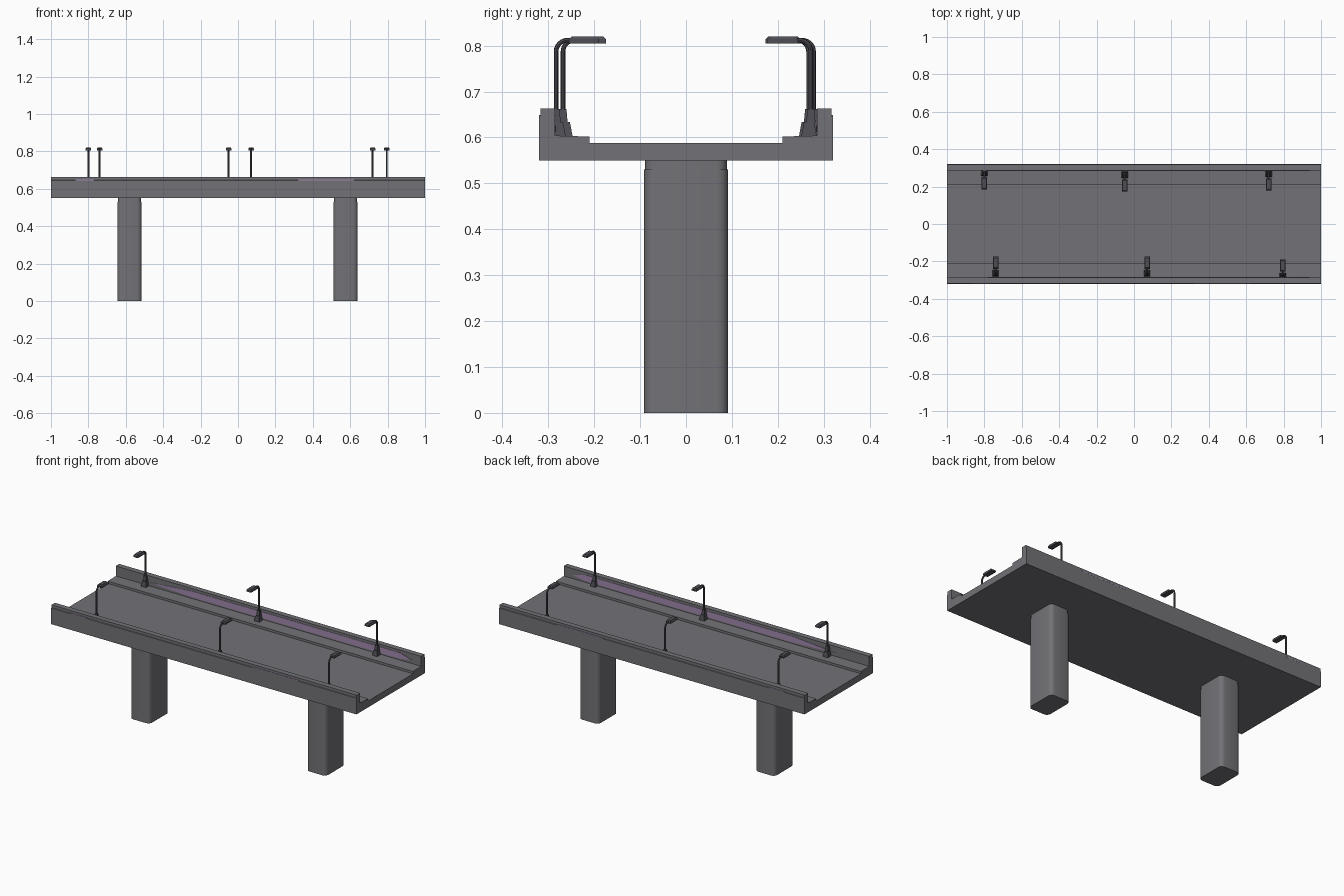
import bpy, bmesh, math

old = bpy.data.objects.get("Cube")
if old:
    bpy.data.objects.remove(old, do_unlink=True)


def material(name, rgb):
    m = bpy.data.materials.new(name)
    m.use_nodes = True
    color = (*rgb, 1)
    m.diffuse_color = color
    node = m.node_tree.nodes["Principled BSDF"]
    node.inputs["Base Color"].default_value = color
    node.inputs["Roughness"].default_value = 0.9
    return m


CONCRETE = material("concrete grey", (0.17, 0.17, 0.185))
METAL = material("dark metal", (0.075, 0.075, 0.09))
LILAC = material("lilac paint", (0.36, 0.25, 0.42))


def add_object(name, bm, mat, smooth=False):
    bmesh.ops.recalc_face_normals(bm, faces=bm.faces)
    mesh = bpy.data.meshes.new(name)
    bm.to_mesh(mesh)
    bm.free()
    mesh.materials.append(mat)
    ob = bpy.data.objects.new(name, mesh)
    bpy.context.collection.objects.link(ob)
    if smooth:
        bpy.ops.object.select_all(action="DESELECT")
        ob.select_set(True)
        bpy.context.view_layer.objects.active = ob
        bpy.ops.object.shade_smooth_by_angle(angle=math.radians(35))
    return ob


def extrude(bm, points, offset):
    face = bm.faces.new([bm.verts.new(p) for p in points])
    new = bmesh.ops.extrude_face_region(bm, geom=[face])["geom"]
    verts = [v for v in new if isinstance(v, bmesh.types.BMVert)]
    bmesh.ops.translate(bm, verts=verts, vec=offset)
    return verts


def block(bm, x, y, z, sx, sy, sz, taper=1.0):
    """Box standing on z, with its top scaled by taper."""
    lower = [(x + i * sx / 2, y + j * sy / 2, z)
             for i, j in ((-1, -1), (1, -1), (1, 1), (-1, 1))]
    for v in extrude(bm, lower, (0, 0, sz)):
        v.co.x = x + (v.co.x - x) * taper
        v.co.y = y + (v.co.y - y) * taper


# Deck: mirrored cross-section with parapets, pavements and a sunken road
half = [(0.32, 0.55), (0.32, 0.645), (0.317, 0.647), (0.317, 0.663),
        (0.285, 0.663), (0.285, 0.604), (0.21, 0.602), (0.21, 0.588)]
section = half + [(-y, z) for y, z in reversed(half)]
bm = bmesh.new()
extrude(bm, [(-1, y, z) for y, z in section], (2, 0, 0))
add_object("bridge_deck", bm, CONCRETE)


# Piers: rounded rectangles with a slightly narrower collar
def rounded_rect(cx, sx, sy, r, z):
    pts = []
    for k, (i, j) in enumerate(((1, 1), (-1, 1), (-1, -1), (1, -1))):
        for n in range(5):
            a = (k + n / 4) * math.pi / 2
            pts.append((cx + i * (sx / 2 - r) + r * math.cos(a),
                        j * (sy / 2 - r) + r * math.sin(a), z))
    return pts


for name, x in (("right_pier", -0.58), ("left_pier", 0.575)):
    bm = bmesh.new()
    extrude(bm, rounded_rect(x, 0.13, 0.184, 0.024, 0), (0, 0, 0.53))
    extrude(bm, rounded_rect(x, 0.124, 0.178, 0.022, 0.53), (0, 0, 0.022))
    add_object(name, bm, CONCRETE, smooth=True)

# Painted bands inside the parapets, and dashes along their outer ledges
for side, label in ((1, "back"), (-1, "front")):
    bm = bmesh.new()
    y = side * 0.285
    outline = [(-0.78, y, 0.625), (-0.5, y, 0.612), (0.86, y, 0.612),
               (0.94, y, 0.625), (0.86, y, 0.648), (-0.5, y, 0.648)]
    extrude(bm, outline, (0, -side * 0.002, 0))
    add_object(label + "_inner_band", bm, LILAC)

    bm = bmesh.new()
    for x, length in ((-0.82, 0.1), (0.47, 0.3)):
        block(bm, x, side * 0.319, 0.645, length, 0.003, 0.004)
    add_object(label + "_ledge_dashes", bm, LILAC)


# Street lamps: tapered foot, bent pole and flat head over the road
def lamp(name, x, side, y):
    bm = bmesh.new()
    block(bm, x, side * (y - 0.004), 0.602, 0.034, 0.034, 0.032, 0.65)
    block(bm, x, side * y, 0.634, 0.02, 0.02, 0.028, 0.75)
    block(bm, x, side * (y - 0.061), 0.805, 0.03, 0.066, 0.009)
    block(bm, x, side * (y - 0.061), 0.814, 0.03, 0.066, 0.006, 0.8)

    r, bend = 0.005, 0.025
    path = [(y, 0.655, 0)]
    for n in range(7):
        a = n / 6 * math.pi / 2
        path.append((y - bend + bend * math.cos(a), 0.787 + bend * math.sin(a), a))
    path.append((y - 0.05, 0.812, math.pi / 2))
    rings = []
    for py, pz, a in path:
        ring = []
        for k in range(8):
            t = k * math.tau / 8
            d = r * math.cos(t)
            ring.append(bm.verts.new((x + r * math.sin(t),
                                      side * (py + d * math.cos(a)),
                                      pz + d * math.sin(a))))
        rings.append(ring)
    for a, b in zip(rings, rings[1:]):
        for k in range(8):
            bm.faces.new((a[k], a[k - 1], b[k - 1], b[k]))
    bm.faces.new(rings[0])
    bm.faces.new(rings[-1])
    add_object(name, bm, METAL, smooth=True)


for label, side, spots in (
        ("back", 1, ((-0.8, 0.278), (-0.05, 0.267), (0.72, 0.272))),
        ("front", -1, ((-0.74, 0.268), (0.07, 0.268), (0.795, 0.283)))):
    for place, (x, y) in zip(("right", "middle", "left"), spots):
        lamp(f"{label}_{place}_lamp", x, side, y)
